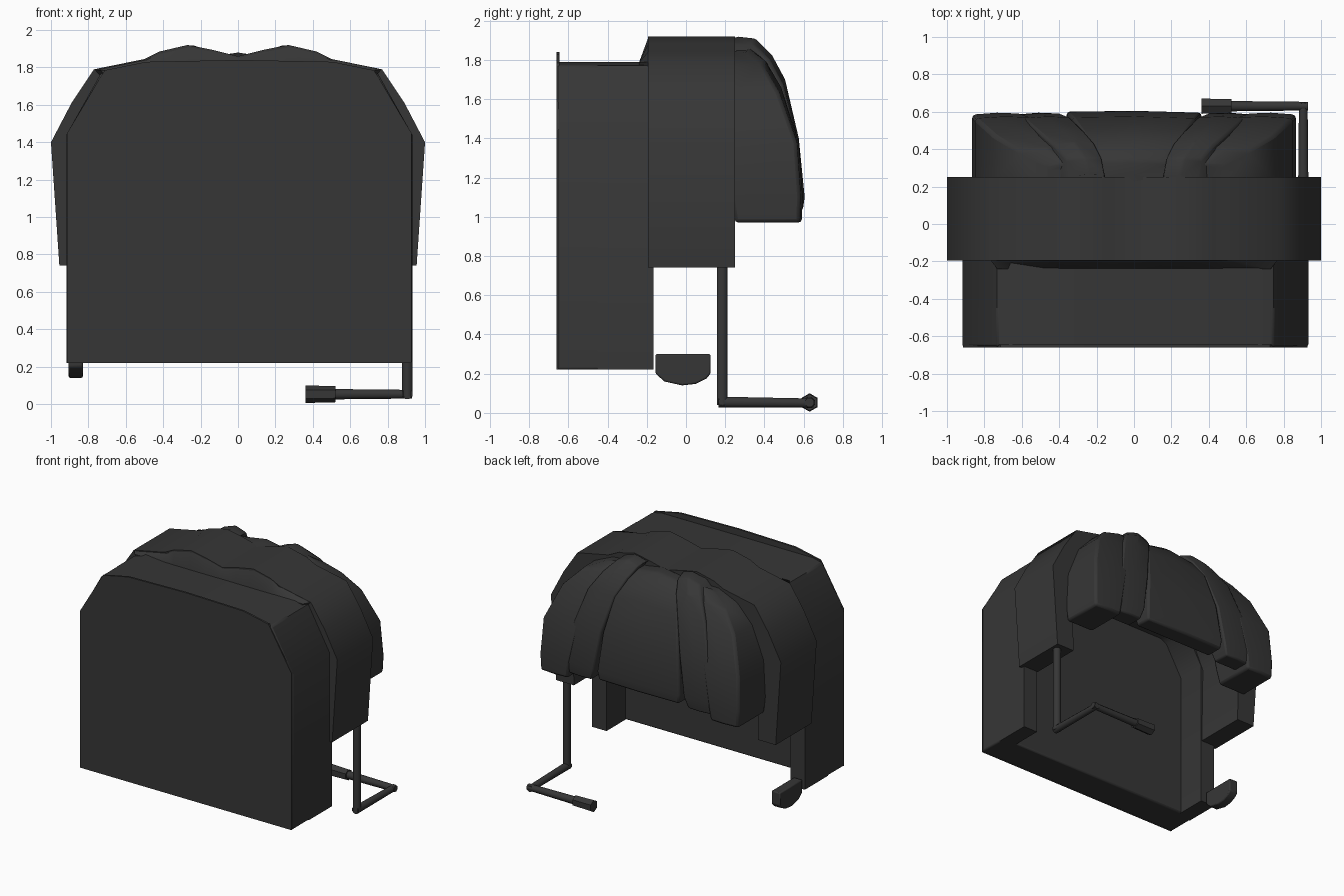
import bpy, bmesh, math
from mathutils import Vector

if "Cube" in bpy.data.objects:
    bpy.data.objects.remove(bpy.data.objects["Cube"])

charcoal = bpy.data.materials.new("charcoal")
charcoal.diffuse_color = (0.037, 0.037, 0.037, 1)
charcoal.use_nodes = True
charcoal.node_tree.nodes["Principled BSDF"].inputs["Base Color"].default_value = charcoal.diffuse_color


def make(name, verts, faces, angle=35, bevel=0.0):
    """Mesh object with outward normals, smooth shading and optional bevel."""
    me = bpy.data.meshes.new(name)
    me.from_pydata([Vector(v) for v in verts], [], faces)
    bm = bmesh.new()
    bm.from_mesh(me)
    bmesh.ops.recalc_face_normals(bm, faces=bm.faces)
    bm.to_mesh(me)
    bm.free()
    me.materials.append(charcoal)
    ob = bpy.data.objects.new(name, me)
    bpy.context.collection.objects.link(ob)
    if bevel:
        mod = ob.modifiers.new("soft_edges", "BEVEL")
        mod.width, mod.segments, mod.limit_method = bevel, 2, "ANGLE"
    bpy.ops.object.select_all(action="DESELECT")
    ob.select_set(True)
    bpy.context.view_layer.objects.active = ob
    bpy.ops.object.shade_smooth_by_angle(angle=math.radians(angle))
    return ob


def loft(name, rings, **kw):
    """Closed solid through a list of equal-length rings."""
    n = len(rings[0])
    verts = [p for r in rings for p in r]
    faces = [(k * n + i, k * n + (i + 1) % n, (k + 1) * n + (i + 1) % n, (k + 1) * n + i)
             for k in range(len(rings) - 1) for i in range(n)]
    faces += [tuple(range(n)), tuple(range((len(rings) - 1) * n, len(rings) * n))]
    return make(name, verts, faces, **kw)


def full(half, dx=0.0):
    """Mirror a half outline across x = 0, then shift it by dx."""
    return [(x + dx, z) for x, z in half] + [(dx - x, z) for x, z in reversed(half) if x > 0]


def arch(name, outer, inner, y0, y1, front=None, dx=0.0, **kw):
    """Open-bottomed arch swept along y; front is an optional outline at y0."""
    o, i, f = full(outer, dx), full(inner, dx), full(front or outer, dx)
    rings = [[(f[k][0], y0, f[k][1]), (o[k][0], y1, o[k][1]),
              (i[k][0], y1, i[k][1]), (i[k][0], y0, i[k][1])] for k in range(len(o))]
    return loft(name, rings, **kw)


def lock(name, rows, side=1, bevel=0.018):
    """Hanging lock: each row is x inner, x outer, y back, y front, z."""
    rings = []
    for xa, xb, ya, yb, z in rows:
        s = side
        drop = 0.03 if z > 1.5 else 0.0
        rings.append([(s * xa, ya, z - drop), (s * xa, yb, z - drop),
                      (s * (xa + xb) / 2, yb + 0.005, z),
                      (s * xb, yb - 0.005, z - drop), (s * xb, ya, z - drop)])
    return loft(name, rings, angle=40, bevel=bevel)


def rod(name, a, b, r0, r1, sides=8):
    a, b = Vector(a), Vector(b)
    q = (b - a).to_track_quat("Z", "Y")
    ring = lambda c, r: [c + q @ Vector((r * math.cos(2 * math.pi * (k + .5) / sides),
                                         r * math.sin(2 * math.pi * (k + .5) / sides), 0))
                         for k in range(sides)]
    return loft(name, [ring(a, r0), ring(b, r1)], angle=50)


# Rear mass: solid back panel, thin raised lip and the surrounding shell
SHIFT = 0.007
half = [(0.925, 0.22), (0.925, 1.44), (0.74, 1.77), (0.66, 1.79), (0, 1.79)]
inner = [(0.80, 0.22), (0.80, 1.38), (0.66, 1.62), (0.60, 1.65), (0, 1.65)]
arch("rear_shell", half, inner, -0.45, -0.165, dx=SHIFT)
loft("rear_panel", [[(x, y, z) for x, z in full(half, SHIFT)] for y in (-0.655, -0.40)],
     bevel=0.012)
lip = [(0.92, 0.22), (0.92, 1.45), (0.72, 1.785), (0.5, 1.83), (0, 1.84)]
loft("rear_lip", [[(x, y, z) for x, z in full(lip, SHIFT)] for y in (-0.66, -0.645)])

# Middle band over the crown, with a shallow dip at the parting
band = [(0.955, 0.74), (1.0, 1.40), (0.89, 1.61), (0.77, 1.79), (0.50, 1.845),
        (0.42, 1.885), (0.27, 1.92), (0.14, 1.895), (0, 1.86)]
arch("crown_band", band,
     [(0.80, 0.74), (0.81, 1.35), (0.74, 1.50), (0.64, 1.62), (0.44, 1.68),
      (0.36, 1.70), (0.24, 1.72), (0.12, 1.72), (0, 1.70)],
     -0.195, 0.25, angle=45)

# Slope from the band down to the rear mass
crown = band[3:]
arch("crown_slope", crown, [(x * 0.9, 1.70) for x, z in crown], -0.24, -0.19,
     front=[(x * 0.95, 1.785) for x, z in crown])

# Central lock of the fringe
lock("fringe_centre", [(-0.17, 0.17, 0.15, 0.26, 1.88),
                       (-0.19, 0.19, 0.18, 0.34, 1.88),
                       (-0.23, 0.23, 0.26, 0.42, 1.82),
                       (-0.28, 0.28, 0.34, 0.50, 1.70),
                       (-0.33, 0.33, 0.42, 0.57, 1.40),
                       (-0.36, 0.36, 0.44, 0.60, 1.10),
                       (-0.35, 0.35, 0.45, 0.59, 1.03)])

# Side locks, fanned from the parting and mirrored
for s, tag in ((1, "right"), (-1, "left")):
    lock("fringe_inner_" + tag, [(0.15, 0.34, 0.16, 0.26, 1.92),
                                 (0.17, 0.36, 0.20, 0.35, 1.91),
                                 (0.21, 0.43, 0.26, 0.43, 1.83),
                                 (0.27, 0.51, 0.34, 0.50, 1.70),
                                 (0.34, 0.59, 0.40, 0.57, 1.40),
                                 (0.39, 0.63, 0.42, 0.59, 1.10),
                                 (0.42, 0.62, 0.44, 0.575, 1.01)], s)
    lock("fringe_outer_" + tag, [(0.26, 0.46, 0.18, 0.31, 1.87),
                                 (0.32, 0.62, 0.20, 0.40, 1.80),
                                 (0.40, 0.75, 0.22, 0.48, 1.66),
                                 (0.54, 0.85, 0.23, 0.57, 1.38),
                                 (0.60, 0.865, 0.23, 0.59, 1.10),
                                 (0.62, 0.86, 0.25, 0.585, 0.97)], s)

# Bent boom with a thicker tip
rod("boom_upright", (0.905, 0.185, 0.85), (0.905, 0.185, 0.04), 0.03, 0.03)
rod("boom_forward", (0.905, 0.165, 0.055), (0.905, 0.65, 0.05), 0.03, 0.025)
rod("boom_across", (0.93, 0.63, 0.053), (0.50, 0.63, 0.053), 0.025, 0.03)
rod("boom_tip", (0.52, 0.63, 0.053), (0.36, 0.63, 0.053), 0.043, 0.047, sides=6)

# Small rounded ear pad on the opposite side
pad = [(-0.155, 0.30), (-0.155, 0.20), (-0.11, 0.16), (-0.02, 0.14),
       (0.05, 0.148), (0.105, 0.175), (0.125, 0.20), (0.125, 0.30)]
loft("ear_pad", [[(x, y, z) for y, z in pad] for x in (-0.905, -0.83)], bevel=0.008)
